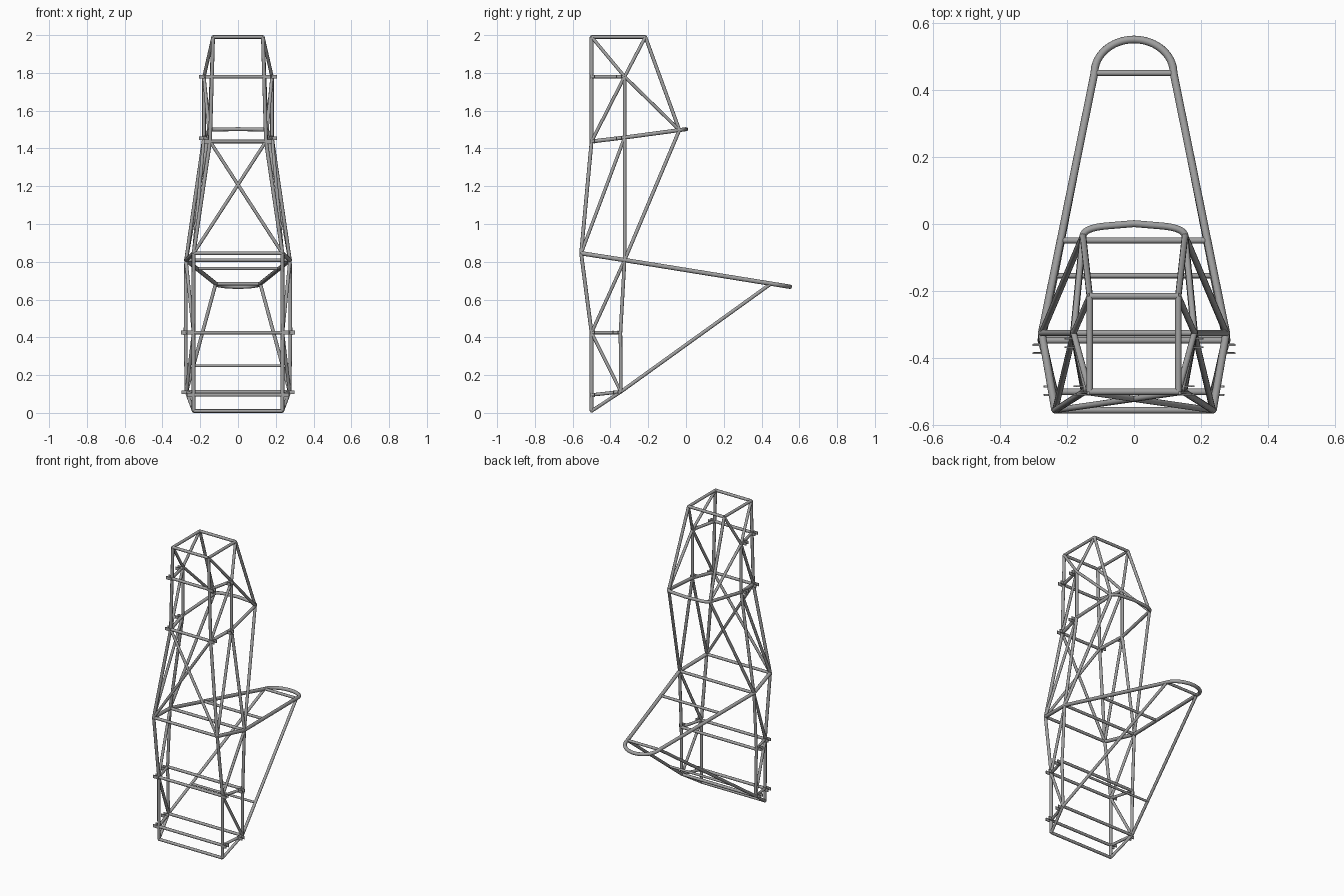
import bpy, bmesh, math
from mathutils import Vector, Matrix

cube = bpy.data.objects.get("Cube")
if cube:
    bpy.data.objects.remove(cube, do_unlink=True)

steel = bpy.data.materials.new("grey steel")
steel.use_nodes = True
GREY = (0.36, 0.36, 0.36, 1)
steel.diffuse_color = GREY
steel.node_tree.nodes["Principled BSDF"].inputs["Base Color"].default_value = GREY

# Joints of the frame on the +x side
P = {k: Vector(v) for k, v in {
    "nose_front": (0.132, -0.5, 1.99), "nose_rear": (0.132, -0.215, 1.99),
    "front_low": (0.14, -0.5, 1.78), "front_mid": (0.18, -0.325, 1.78),
    "dash_low": (0.148, -0.5, 1.437), "dash_mid": (0.18, -0.325, 1.458),
    "dash_top": (0.152, -0.035, 1.497),
    "seat_low": (0.235, -0.555, 0.845), "seat_mid": (0.275, -0.325, 0.809),
    "engine_low": (0.236, -0.5, 0.425), "engine_mid": (0.278, -0.347, 0.425),
    "rear_mid": (0.273, -0.345, 0.112), "rear_low": (0.237, -0.5, 0.095),
    "tail": (0.235, -0.5, 0.01), "hoop_bend": (0.118, 0.45, 0.684),
}.items()}


def flip(p):
    return Vector((-p.x, p.y, p.z))


def finish(obj):
    obj.data.materials.clear()
    obj.data.materials.append(steel)
    bpy.ops.object.select_all(action='DESELECT')
    obj.select_set(True)
    bpy.context.view_layer.objects.active = obj


def tubes(name, paths, radius):
    """Round tubes along point paths, joined as one mesh."""
    cu = bpy.data.curves.new(name, 'CURVE')
    cu.dimensions = '3D'
    cu.bevel_depth = radius
    cu.bevel_resolution = 4
    cu.use_fill_caps = True
    for path in paths:
        s = cu.splines.new('POLY')
        s.points.add(len(path) - 1)
        for pt, co in zip(s.points, path):
            pt.co = (*co, 1)
    obj = bpy.data.objects.new(name, cu)
    bpy.context.collection.objects.link(obj)
    finish(obj)
    bpy.ops.object.convert(target='MESH')
    obj = bpy.context.view_layer.objects.active
    obj.name = name
    finish(obj)
    bpy.ops.object.shade_smooth_by_angle(angle=math.radians(50))


def sides(name, text, radius):
    """Tubes between named joints, on both sides."""
    paths = []
    for pair in text.split():
        a, b = (P[k] for k in pair.split("-"))
        paths += [[a, b], [flip(a), flip(b)]]
    tubes(name, paths, radius)


def across(name, points, radius):
    tubes(name, [[p, flip(p)] for p in points], radius)


# Main hoop with a round top, lying in one sloping plane
bend = P["hoop_bend"]
slope = (bend.z - P["seat_low"].z) / (bend.y - P["seat_low"].y)
arc = []
for i in range(25):
    t = math.pi * i / 24
    rise = 0.1 * math.sin(t)
    arc.append(bend + Vector((bend.x * (math.cos(t) - 1), rise, slope * rise)))
tubes("main_hoop", [[P["seat_low"], P["seat_mid"]] + arc
                    + [flip(P["seat_mid"]), flip(P["seat_low"])]], 0.0115)

# Front hoop with rounded corners and a slightly peaked top
corner = Vector((0.148, -0.012, 1.5))
end = Vector((0.085, -0.006, 1.501))
half = [P["dash_low"], P["dash_mid"]]
for i in range(9):
    t = i / 8
    half.append(P["dash_top"] * (1 - t) ** 2 + corner * 2 * t * (1 - t) + end * t * t)
tubes("front_hoop", [half + [Vector((0, 0.001, 1.502))]
                     + [flip(p) for p in reversed(half)]], 0.0105)

# Side rails and uprights
sides("lower_rails", "nose_front-dash_low dash_low-seat_low seat_low-engine_low "
      "engine_low-tail", 0.01)
sides("middle_rails", "front_mid-dash_mid dash_mid-seat_mid seat_mid-engine_mid "
      "engine_mid-rear_mid", 0.0095)
sides("nose_sides", "nose_front-nose_rear front_low-front_mid", 0.0095)
sides("hoop_braces", "nose_rear-dash_top dash_top-seat_mid rear_mid-hoop_bend", 0.0095)
sides("rear_sides", "engine_low-engine_mid rear_low-rear_mid tail-rear_mid", 0.009)
sides("side_diagonals", "front_mid-nose_front front_mid-nose_rear front_mid-dash_top "
      "front_mid-dash_low dash_mid-seat_low seat_mid-engine_low "
      "engine_low-rear_mid", 0.009)

# Cross members
across("cross_members", [P[k] for k in (
    "nose_front", "nose_rear", "front_low", "dash_low", "seat_low", "seat_mid",
    "engine_low", "engine_mid", "rear_mid", "rear_low", "tail")], 0.0095)
across("hoop_cross_bars", [P["seat_mid"].lerp(bend, 0.356), bend], 0.009)
across("brace_cross_bar", [P["rear_mid"].lerp(bend, 0.24)], 0.0075)
tubes("floor_cross", [[P["seat_low"], flip(P["dash_low"])],
                      [flip(P["seat_low"]), P["dash_low"]]], 0.009)

# Paired suspension tabs by the ends of the short side tubes
bm = bmesh.new()
for low, mid in (("front_low", "front_mid"), ("dash_low", "dash_mid"),
                 ("engine_low", "engine_mid"), ("rear_low", "rear_mid")):
    for t in (0.02, 0.83):
        c = P[low].lerp(P[mid], t)
        for side in (-1, 1):
            for dy in (-0.0125, 0.0125):
                place = Matrix.Translation((side * (c.x + 0.014), c.y + dy, c.z))
                bmesh.ops.create_cube(
                    bm, size=1, matrix=place @ Matrix.Diagonal((0.036, 0.005, 0.02, 1)))
mesh = bpy.data.meshes.new("suspension_tabs")
bm.to_mesh(mesh)
bm.free()
tabs = bpy.data.objects.new("suspension_tabs", mesh)
bpy.context.collection.objects.link(tabs)
finish(tabs)
